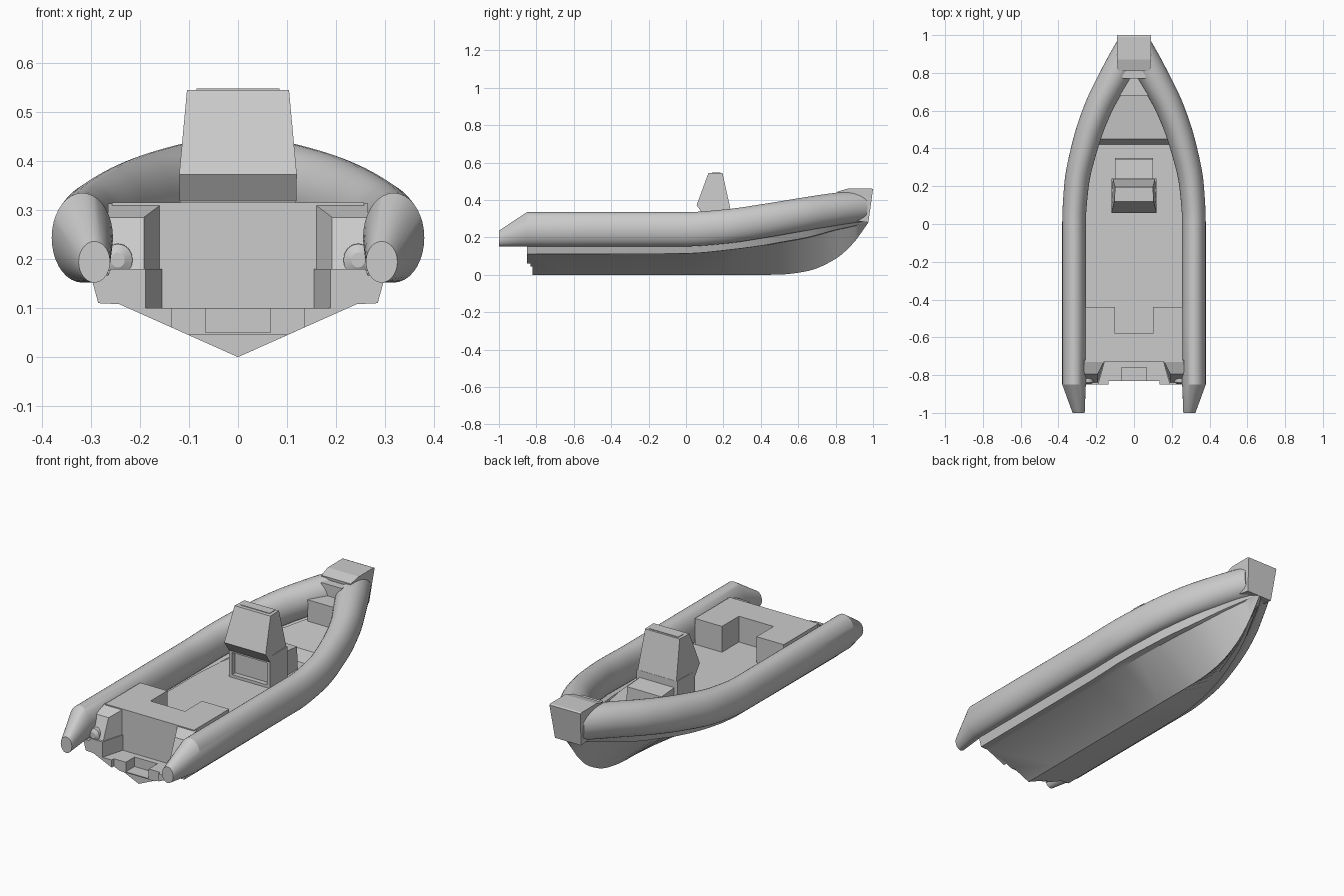
import bpy, bmesh, math
from mathutils import Vector

if "Cube" in bpy.data.objects:
    bpy.data.objects.remove(bpy.data.objects["Cube"])


def pchip(rows, t):
    """Monotone cubic interpolation of rows (key, values...)."""
    n = len(rows)
    t = min(max(t, rows[0][0]), rows[-1][0])
    i = max(k for k in range(n - 1) if rows[k][0] <= t)
    h = rows[i + 1][0] - rows[i][0]
    u = (t - rows[i][0]) / h
    out = []
    for c in range(1, len(rows[0])):
        s = [(rows[k + 1][c] - rows[k][c]) / (rows[k + 1][0] - rows[k][0]) for k in range(n - 1)]

        def slope(k):
            if k == 0 or k == n - 1:
                return s[min(k, n - 2)]
            a, b = s[k - 1], s[k]
            return 0 if a * b <= 0 else 2 * a * b / (a + b)
        a, b = rows[i][c], rows[i + 1][c]
        out.append(a * (1 + 2 * u) * (1 - u) ** 2 + slope(i) * h * u * (1 - u) ** 2
                   + b * u * u * (3 - 2 * u) + slope(i + 1) * h * u * u * (u - 1))
    return out


def loft(name, rings, smooth=0):
    bm = bmesh.new()
    vs = [[bm.verts.new(p) for p in r] for r in rings]
    n = len(rings[0])
    for a, b in zip(vs, vs[1:]):
        for k in range(n):
            bm.faces.new((a[k], a[(k + 1) % n], b[(k + 1) % n], b[k]))
    bm.faces.new(vs[0])
    bm.faces.new(vs[-1])
    bmesh.ops.recalc_face_normals(bm, faces=bm.faces)
    me = bpy.data.meshes.new(name)
    bm.to_mesh(me)
    bm.free()
    ob = bpy.data.objects.new(name, me)
    bpy.context.collection.objects.link(ob)
    bpy.context.view_layer.objects.active = ob
    if smooth:
        bpy.ops.object.select_all(action='DESELECT')
        ob.select_set(True)
        bpy.ops.object.shade_smooth_by_angle(angle=math.radians(smooth))
    return ob


def plan(name, pts, z0, z1):
    """Extrude an xy outline upward."""
    return loft(name, [[(x, y, z) for x, y in pts] for z in (z0, z1)])


def side(name, pts, w):
    """Extrude a yz profile across the boat; w may be per point."""
    ws = w if isinstance(w, list) else [w] * len(pts)
    return loft(name, [[(s * q, y, z) for (y, z), q in zip(pts, ws)] for s in (-1, 1)])


def box(name, x, y0, y1, z0, z1):
    return side(name, [(y0, z0), (y1, z0), (y1, z1), (y0, z1)], x)


def cut(target, cutter):
    bpy.context.view_layer.objects.active = target
    m = target.modifiers.new("cut", 'BOOLEAN')
    m.operation, m.solver, m.object = 'DIFFERENCE', 'EXACT', cutter
    cutter.hide_render = True
    bpy.ops.object.modifier_apply(modifier=m.name)
    bpy.data.objects.remove(cutter)


# V hull: y, keel z, chine x, chine z, rim x, rim z, inner x
hull_rows = [(-.85, 0, .285, .11, .300, .165, .265), (0, 0, .285, .113, .300, .165, .265),
             (.2, 0, .275, .13, .288, .175, .250), (.43, 0, .232, .16, .248, .205, .195),
             (.5, .001, .212, .173, .23, .217, .17), (.65, .02, .162, .2, .18, .245, .11),
             (.8, .085, .095, .24, .115, .27, .05), (.9, .175, .05, .262, .065, .285, .02),
             (.975, .28, .012, .284, .014, .29, .008)]
ys = [-.85, -.6, -.3, 0, .1, .2, .3, .36, .42, .45] + [.45 + .035 * k for k in range(1, 16)]
rings = []
for y in ys:
    kz, cx, cz, tx, tz, ix = pchip(hull_rows, y)
    fz = .18 if y < .43 else .235 + .053 * (y - .45) / .525
    half = [(cx * .85, cz - .002), (cx, cz), (tx, tz), (ix, tz + .002), (ix * .98, fz)]
    rings.append([(0, y, kz)] + [(x, y, z) for x, z in half]
                 + [(-x, y, z) for x, z in reversed(half)])
hull = loft("hull", rings, 25)

# Stern well and stepped transom
cut(hull, plan("well_cutter", [(-.194, -.87), (.194, -.87), (.155, -.73), (-.155, -.73)], .1, .4))
cut(hull, box("transom_cutter", .135, -.9, -.832, -.05, .3))
cut(hull, box("step_cutter", .066, -.9, -.76, .05, .3))
cut(hull, box("keel_cutter", .2, -.9, -.82, -.05, .045))
bpy.ops.object.select_all(action='DESELECT')
hull.select_set(True)
bpy.context.view_layer.objects.active = hull
bpy.ops.object.shade_smooth_by_angle(angle=math.radians(25))

# Inflatable side tubes with stern cones: y, x, z, side radius, height radius
tube_rows = [(-.85, .3175, .2435, .0625, .0915), (0, .3175, .2435, .0625, .0915),
             (.2, .305, .257, .065, .0915), (.43, .255, .29, .07, .091),
             (.62, .187, .322, .074, .09), (.75, .12, .343, .078, .089),
             (.86, .06, .358, .08, .087), (.93, .02, .365, .08, .085)]
ty = [-.85, -.5, -.2] + [.031 * k for k in range(31)]
for s, tag in ((-1, "left"), (1, "right")):
    stations = [(-1, .293, .194, .032, .042)] + [(y, *pchip(tube_rows, y)) for y in ty]
    rings = []
    for k, (y, x, z, rx, rz) in enumerate(stations):
        if k < 4:
            n = Vector((1, 0))
        else:
            xa, xb = pchip(tube_rows, y - .01)[0], pchip(tube_rows, y + .01)[0]
            n = Vector((.02 if y < .92 else .01, xa - xb)).normalized()
        rings.append([(s * (x + n.x * rx * math.cos(a)), y + n.y * rx * math.cos(a),
                       z + rz * math.sin(a)) for a in [math.tau * j / 36 for j in range(36)]])
    loft(tag + "_tube", rings, 25)

    # Stern pod beside the well, with sloping top
    foot = [(.192, -.845), (.265, -.845), (.265, -.72), (.155, -.72)]
    tops = [.245, .245, .313, .313]
    loft(tag + "_stern_pod", [[(s * x, y, .165) for x, y in foot],
                              [(s * x, y + (.05 if y < -.8 else 0), .285 if y < -.8 else .313)
                               for x, y in foot]])
    # Rounded drain fairing
    loft(tag + "_drain", [[(s * (.245 + r * math.cos(a)), y, .198 + r * 1.1 * math.sin(a))
                           for a in [math.tau * j / 16 for j in range(16)]]
                          for y, r in ((-.75, .033), (-.838, .03), (-.848, .014))], 30)

# U-shaped stern bench
plan("stern_bench", [(-.257, -.73), (.257, -.73), (.257, -.44), (.1, -.44), (.1, -.58),
                     (-.1, -.58), (-.1, -.44), (-.257, -.44)], .17, .315)

# Helm console: pedestal with recess, overhanging dash, forward seat
pedestal = box("console_pedestal", .118, .095, .24, .17, .345)
cut(pedestal, box("recess_cutter", .1, .05, .12, .195, .31))
side("console_dash", [(.095, .318), (.057, .372), (.12, .545), (.195, .545), (.24, .34)],
     [.119, .12, .104, .1, .112])
box("console_top_trim", .085, .14, .185, .54, .548)
side("console_seat", [(.22, .17), (.35, .17), (.345, .3), (.22, .31)], .1)

# Bow locker, step and nose block
box("bow_step", .075, .68, .79, .22, .37)
box("bow_locker", .06, .77, .86, .25, .43)
side("bow_nose", [(.83, .3), (.975, .28), (1, .458), (.99, .462), (.87, .462), (.81, .445)],
     [.085, .075, .09, .09, .09, .085])
